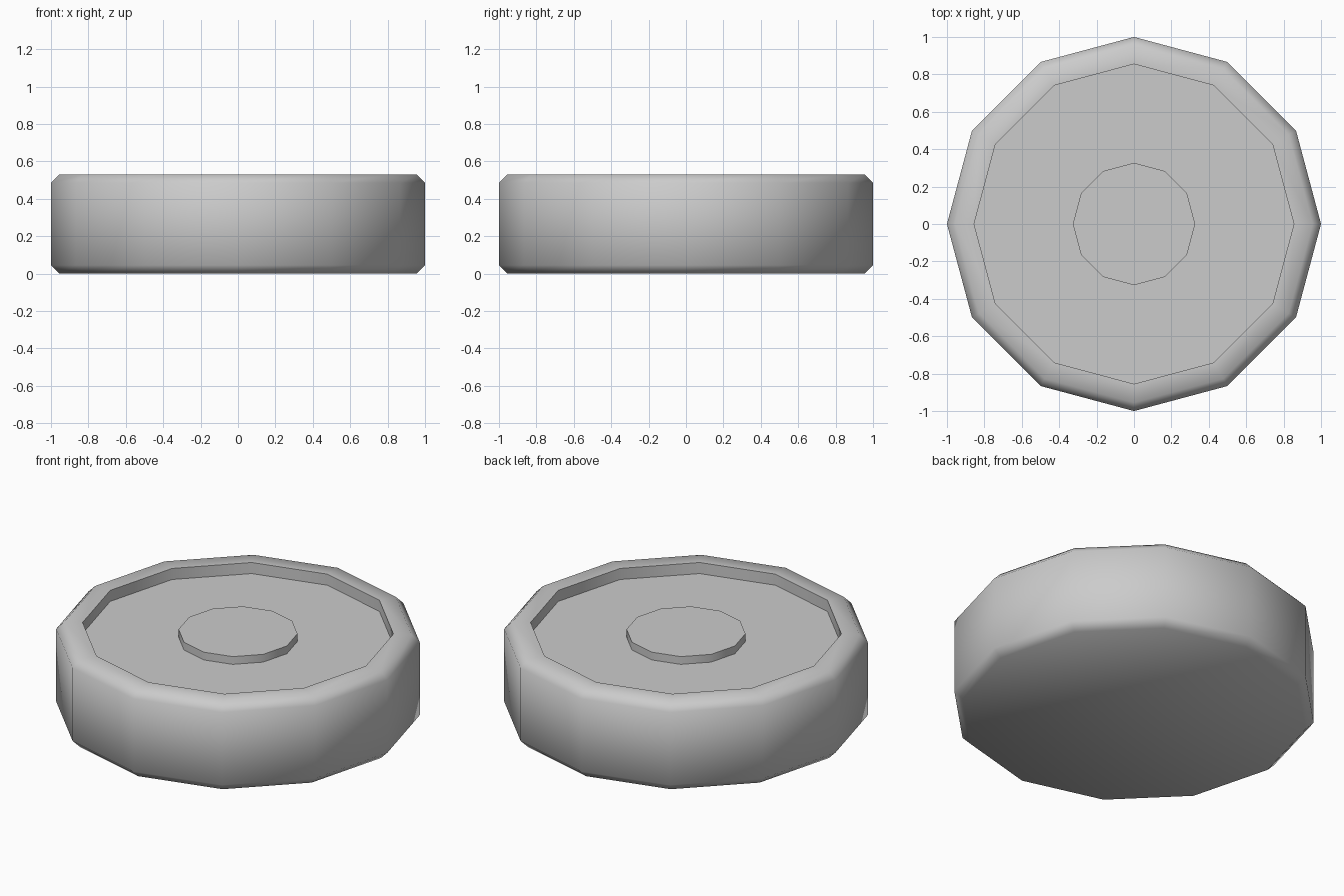
import bpy
import bmesh
from math import cos, sin, pi, radians

if "Cube" in bpy.data.objects:
    bpy.data.objects.remove(bpy.data.objects["Cube"])

SIDES = 12


def lathe(name, profile):
    """Closed 12-sided solid from (radius, z) rings, capped at both ends."""
    bm = bmesh.new()
    rings = [[bm.verts.new((r * cos(2 * pi * i / SIDES), r * sin(2 * pi * i / SIDES), z))
              for i in range(SIDES)] for r, z in profile]
    for a, b in zip(rings, rings[1:]):
        for i in range(SIDES):
            j = (i + 1) % SIDES
            bm.faces.new((a[i], a[j], b[j], b[i]))
    bm.faces.new(rings[0][::-1])
    bm.faces.new(rings[-1])
    bmesh.ops.recalc_face_normals(bm, faces=bm.faces)
    mesh = bpy.data.meshes.new(name)
    bm.to_mesh(mesh)
    bm.free()
    obj = bpy.data.objects.new(name, mesh)
    bpy.context.collection.objects.link(obj)
    bpy.ops.object.select_all(action='DESELECT')
    obj.select_set(True)
    bpy.context.view_layer.objects.active = obj
    bpy.ops.object.shade_smooth_by_angle(angle=radians(60))
    return obj


# Chamfered disc with recessed top and low central boss
lathe("disc_body", [
    (0.955, 0.0), (1.0, 0.045), (1.0, 0.485), (0.955, 0.53),
    (0.855, 0.53), (0.855, 0.463),
    (0.327, 0.463), (0.327, 0.51),
])
